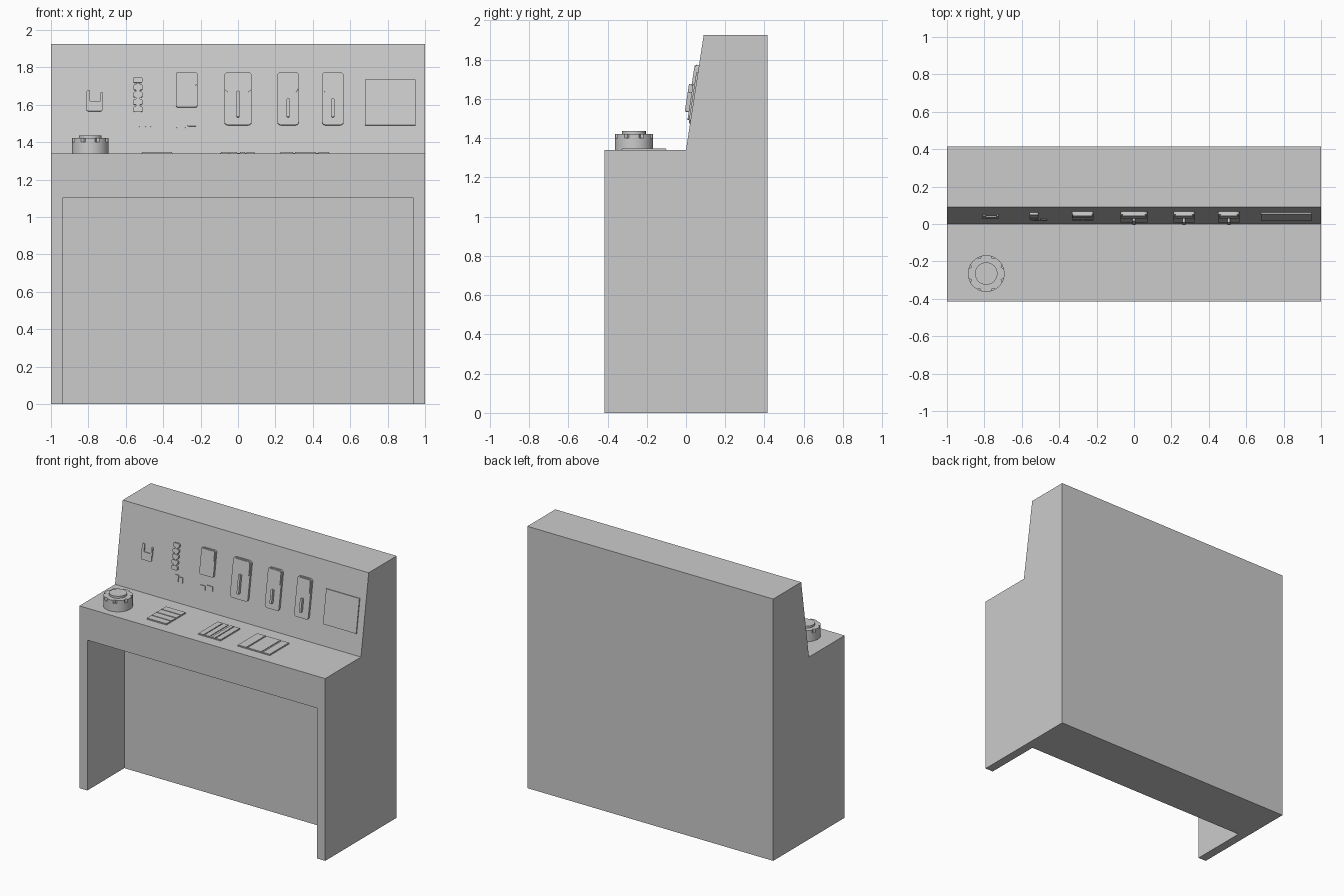
import bpy, bmesh, math
from mathutils import Matrix, Vector

if "Cube" in bpy.data.objects:
    bpy.data.objects.remove(bpy.data.objects["Cube"])

DESK = 1.34                      # desk surface height
TOP = 1.925
SLOPE = math.atan2(0.09, TOP - DESK)


def finish(name, bm):
    bmesh.ops.recalc_face_normals(bm, faces=bm.faces)
    me = bpy.data.meshes.new(name)
    bm.to_mesh(me)
    bm.free()
    ob = bpy.data.objects.new(name, me)
    bpy.context.collection.objects.link(ob)
    return ob


def extrude(name, pts, vec):
    """Closed polygon pushed along a vector."""
    bm = bmesh.new()
    f = bm.faces.new([bm.verts.new(p) for p in pts])
    r = bmesh.ops.extrude_face_region(bm, geom=[f])
    bmesh.ops.translate(bm, vec=vec, verts=[v for v in r["geom"] if isinstance(v, bmesh.types.BMVert)])
    return finish(name, bm)


def plate(name, mat, x0, x1, v0, v1, h, r=0.0, base=-0.004):
    """Plate of height h above a panel, with optional rounded corners."""
    bm = bmesh.new()
    size = Matrix.Diagonal((x1 - x0, v1 - v0, h - base, 1))
    loc = Matrix.Translation(((x0 + x1) / 2, (v0 + v1) / 2, (h + base) / 2))
    bmesh.ops.create_cube(bm, size=1, matrix=loc @ size)
    if r:
        edges = [e for e in bm.edges if abs(e.verts[0].co.z - e.verts[1].co.z) > 1e-5]
        bmesh.ops.bevel(bm, geom=edges, offset=r, segments=4, profile=0.5, affect='EDGES')
    bm.transform(mat)
    return finish(name, bm)


desk = Matrix.Translation((0, 0, DESK))
panel = Matrix.Translation((0, 0, DESK)) @ Matrix.Rotation(math.pi / 2 - SLOPE, 4, 'X')


def up(name, x0, x1, z0, z1, h, r=0.0):
    """Plate on the sloped panel, given by world heights."""
    k = 1 / math.cos(SLOPE)
    return plate(name, panel, x0, x1, (z0 - DESK) * k, (z1 - DESK) * k, h, r)


# cabinet with knee recess
profile = [(-0.415, 0), (-0.415, DESK), (0, DESK), (0.09, TOP), (0.415, TOP), (0.415, 0)]
body = extrude("cabinet", [(-1, y, z) for y, z in profile], (2, 0, 0))
recess = [(-0.6, -0.2), (-0.6, 1.105), (0.015, 1.105), (0.015, -0.2)]
cutter = extrude("recess_cutter", [(-0.935, y, z) for y, z in recess], (1.87, 0, 0))
cutter.hide_render = True
mod = body.modifiers.new("recess", 'BOOLEAN')
mod.operation, mod.object, mod.solver = 'DIFFERENCE', cutter, 'EXACT'
bpy.context.view_layer.objects.active = body
bpy.ops.object.modifier_apply(modifier="recess")
bpy.data.objects.remove(cutter)

# display on the sloped panel
up("display", 0.68, 0.95, 1.49, 1.735, 0.008)

# lever switches: backing, upper cap, lever
for i, (x, w) in enumerate([(0.0, 0.145), (0.268, 0.115), (0.507, 0.115)], 1):
    a, b = x - w / 2, x + w / 2
    up(f"switch_plate_{i}", a, b, 1.49, 1.772, 0.016, 0.018)
    up(f"switch_cap_{i}", a + 0.006, b - 0.006, 1.665, 1.766, 0.022, 0.015)
    up(f"switch_lever_{i}", x - 0.008, x + 0.008, 1.53, 1.67 if i == 1 else 1.63, 0.036, 0.007)

# push switch with a cap
up("push_switch_plate", -0.332, -0.217, 1.585, 1.772, 0.016, 0.012)
up("push_switch_cap", -0.328, -0.221, 1.70, 1.768, 0.022, 0.01)

# small indicator chips
for i, x in enumerate([-0.33, -0.27]):
    up(f"indicator_{i}", x, x + 0.05, 1.475 + 0.01 * i, 1.51 + 0.01 * i, 0.006, 0.006)
for i, x in enumerate([-0.53, -0.495]):
    up(f"toggle_base_{i}", x, x + 0.03, 1.48, 1.53 - 0.01 * i, 0.006, 0.006)

# stacked buttons
for i in range(5):
    z = 1.56 + i * 0.039
    up(f"stack_button_{i}", -0.56, -0.51, z, z + 0.03, 0.014, 0.01)
up("stack_strip", -0.545, -0.525, 1.56, 1.745, 0.010)

# small latch
up("latch_plate", -0.81, -0.725, 1.565, 1.62, 0.008, 0.01)
up("latch_left", -0.81, -0.79, 1.61, 1.675, 0.008, 0.005)
up("latch_right", -0.735, -0.722, 1.61, 1.665, 0.008, 0.004)

# slotted plates on the desk
plate("slot_plate_a", desk, -0.515, -0.35, -0.33, -0.1, 0.003)
for i, y in enumerate([-0.327, -0.27, -0.213, -0.156]):
    plate(f"slot_key_a_{i}", desk, -0.512, -0.353, y, y + 0.05, 0.008)
plate("slot_plate_b", desk, -0.095, 0.09, -0.33, -0.1, 0.003)
for i, x in enumerate([-0.045, 0.012, 0.045]):
    plate(f"slot_key_b_{i}", desk, x, x + (0.04, 0.026, 0.042)[i], -0.327, -0.103, 0.008)
plate("slot_key_b_left", desk, -0.092, -0.052, -0.327, -0.103, 0.008)
plate("slot_plate_c", desk, 0.225, 0.49, -0.33, -0.1, 0.003)
for i, (a, b) in enumerate([(0.228, 0.295), (0.305, 0.417), (0.43, 0.487)]):
    plate(f"slot_key_c_{i}", desk, a, b, -0.327, -0.103, 0.008)


# rotary dial: base, notched collar, centre disc
def disc(name, z0, z1, radii):
    n = len(radii)
    pts = [(-0.79 + r * math.cos(math.tau * i / n), -0.265 + r * math.sin(math.tau * i / n), z0)
           for i, r in enumerate(radii)]
    ob = extrude(name, pts, (0, 0, z1 - z0))
    bpy.ops.object.select_all(action='DESELECT')
    ob.select_set(True)
    bpy.context.view_layer.objects.active = ob
    bpy.ops.object.shade_smooth_by_angle(angle=math.radians(30))


disc("dial_base", DESK - 0.004, 1.40, [0.098] * 48)
disc("dial_collar", 1.40, 1.422, [0.086 if i % 6 == 3 else 0.098 for i in range(48)])
disc("dial_centre", 1.41, 1.437, [0.06] * 48)
